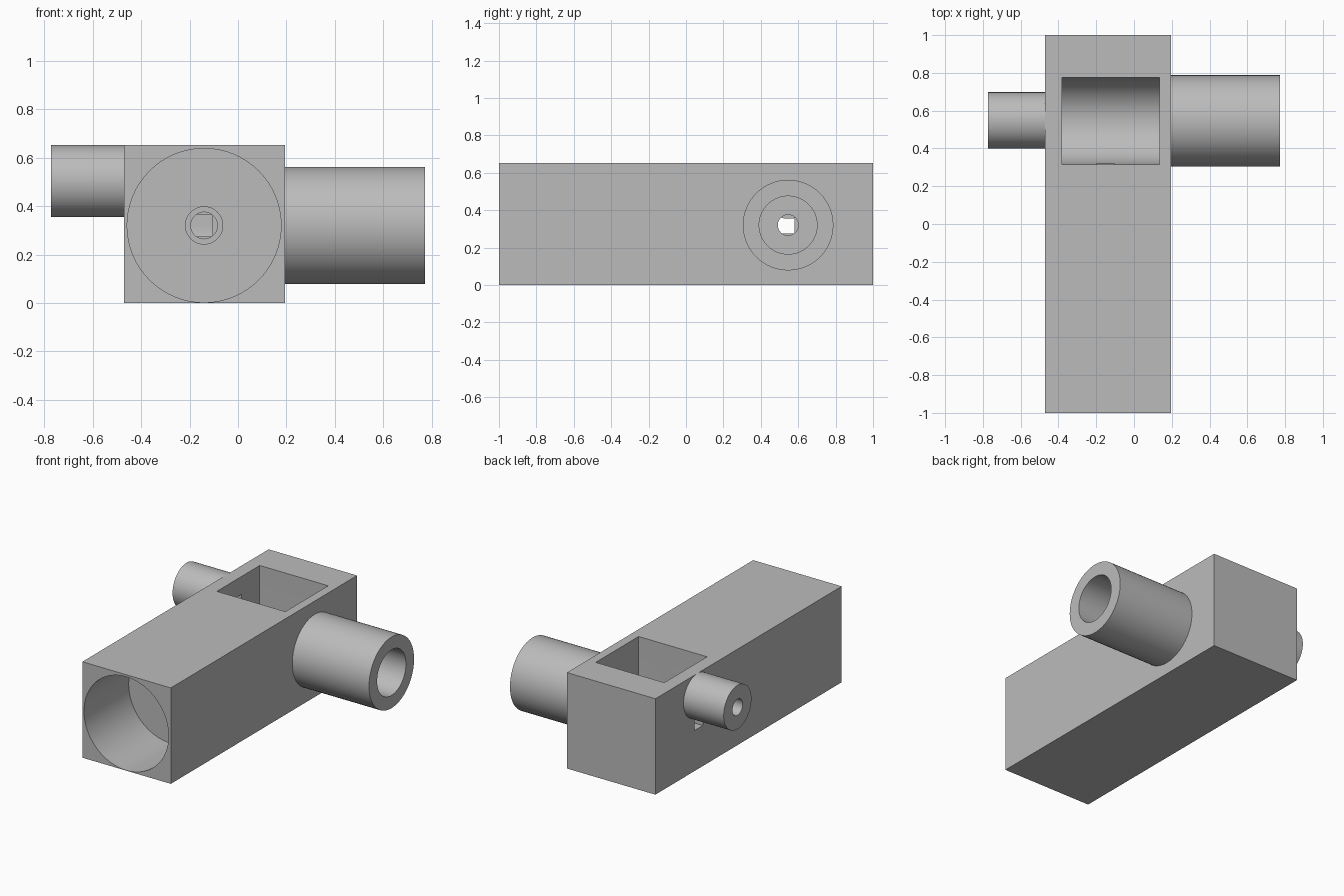
import bpy, bmesh, math
from mathutils import Vector

old = bpy.data.objects.get("Cube")
if old:
    bpy.data.objects.remove(old, do_unlink=True)

grey = bpy.data.materials.new("plain grey")
grey.use_nodes = True
COLOUR = (0.5, 0.5, 0.5, 1)
grey.diffuse_color = COLOUR
grey.node_tree.nodes["Principled BSDF"].inputs["Base Color"].default_value = COLOUR


def arc(u, v, r, start=0, end=360, n=64):
    """Points on an arc; a full circle does not repeat its first point."""
    count = n if end - start == 360 else n + 1
    angles = [math.radians(start + (end - start) * i / n) for i in range(count)]
    return [(u + r * math.cos(a), v + r * math.sin(a)) for a in angles]


def rect(u0, u1, v0, v1):
    return [(u0, v0), (u1, v0), (u1, v1), (u0, v1)]


def prism(name, profile, axis, a, b):
    """Extrude a closed profile along x (profile y,z) or y (profile x,z)."""
    bm = bmesh.new()
    place = (lambda u, v: (a, u, v)) if axis == "x" else (lambda u, v: (u, a, v))
    face = bm.faces.new([bm.verts.new(place(u, v)) for u, v in profile])
    out = bmesh.ops.extrude_face_region(bm, geom=[face])
    shift = Vector((b - a, 0, 0)) if axis == "x" else Vector((0, b - a, 0))
    moved = [g for g in out["geom"] if isinstance(g, bmesh.types.BMVert)]
    bmesh.ops.translate(bm, verts=moved, vec=shift)
    bmesh.ops.recalc_face_normals(bm, faces=bm.faces)
    mesh = bpy.data.meshes.new(name)
    bm.to_mesh(mesh)
    bm.free()
    mesh.materials.append(grey)
    obj = bpy.data.objects.new(name, mesh)
    bpy.context.collection.objects.link(obj)
    return obj


def select(obj):
    bpy.ops.object.select_all(action="DESELECT")
    obj.select_set(True)
    bpy.context.view_layer.objects.active = obj


def cut(obj, *shape):
    """Subtract a prism from the object."""
    cutter = prism("cutter", *shape)
    cutter.hide_render = True
    mod = obj.modifiers.new("cut", "BOOLEAN")
    mod.operation, mod.solver, mod.object = "DIFFERENCE", "EXACT", cutter
    select(obj)
    bpy.ops.object.modifier_apply(modifier=mod.name)
    bpy.data.objects.remove(cutter, do_unlink=True)


LEFT, RIGHT = -0.47, 0.195      # side faces of the block
CX, CY, CZ = -0.14, 0.546, 0.32  # bore axes

# Main block
body = prism("body_block", rect(LEFT, RIGHT, 0, 0.652), "y", -1, 1)

# Round-bottomed pocket open at the top
pocket = [(CY + 0.23, 0.8)] + [(CY - 0.23, 0.8)] + arc(CY, CZ, 0.23, 180, 360)
cut(body, pocket, "x", -0.38, 0.135)

# Front bore, stepping down to the pocket
cut(body, arc(CX, CZ, 0.318), "y", -1.1, -0.52)
cut(body, arc(CX, CZ, 0.077), "y", -0.6, 0.1)
cut(body, arc(CX, CZ, 0.055), "y", 0.05, 0.25)
cut(body, rect(-0.195, -0.105, 0.275, 0.365), "y", 0.2, 0.4)

# Side openings into the pocket
cut(body, arc(CY, CZ, 0.055), "x", 0.1, 0.3)
cut(body, rect(0.49, 0.58, 0.275, 0.53), "x", -0.6, -0.3)

# Large and small side tubes
big = prism("large_side_tube", arc(CY, CZ, 0.242), "x", RIGHT, 0.772)
cut(big, arc(CY, CZ, 0.155), "x", 0.1, 0.9)
small = prism("small_side_tube", arc(0.549, 0.503, 0.149), "x", -0.772, LEFT)
cut(small, arc(0.549, 0.503, 0.055), "x", -0.9, -0.4)

for obj in (body, big, small):
    select(obj)
    bpy.ops.object.shade_smooth_by_angle(angle=math.radians(30))
